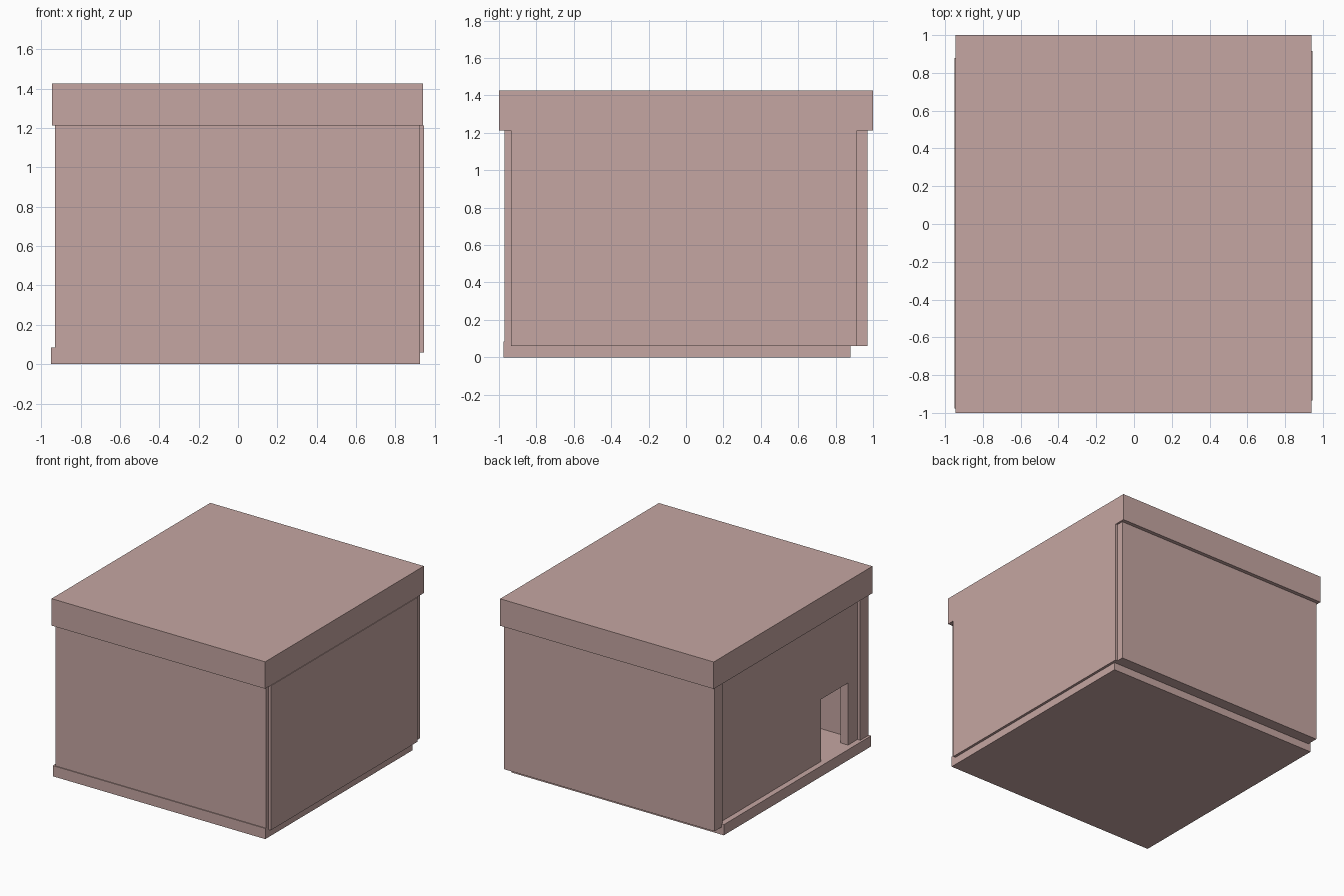
import bpy, bmesh

if "Cube" in bpy.data.objects:
    bpy.data.objects.remove(bpy.data.objects["Cube"])

mat = bpy.data.materials.new("dusty_rose")
mat.diffuse_color = (0.56, 0.38, 0.36, 1)
mat.use_nodes = True
mat.node_tree.nodes["Principled BSDF"].inputs["Base Color"].default_value = mat.diffuse_color


def extrude_yz(name, outline, x0, x1):
    """Extrude a closed (y, z) outline from x0 to x1."""
    mesh = bpy.data.meshes.new(name)
    bm = bmesh.new()
    face = bm.faces.new([bm.verts.new((x0, y, z)) for y, z in outline])
    out = bmesh.ops.extrude_face_region(bm, geom=[face])
    moved = [g for g in out["geom"] if isinstance(g, bmesh.types.BMVert)]
    bmesh.ops.translate(bm, verts=moved, vec=(x1 - x0, 0, 0))
    bmesh.ops.recalc_face_normals(bm, faces=bm.faces)
    bm.to_mesh(mesh)
    bm.free()
    mesh.materials.append(mat)
    obj = bpy.data.objects.new(name, mesh)
    bpy.context.collection.objects.link(obj)
    return obj


def box(name, x0, x1, y0, y1, z0, z1):
    return extrude_yz(name, [(y0, z0), (y1, z0), (y1, z1), (y0, z1)], x0, x1)


FLOOR, EAVE = 0.085, 1.212

# Floor slab and overhanging flat roof
box("floor_slab", -0.95, 0.925, -0.977, 0.88, 0, FLOOR)
box("roof_slab", -0.945, 0.94, -1, 1, EAVE, 1.427)

# Plain walls: the front stands on the slab, back and right lap over its edge
box("front_wall", -0.93, 0.925, -0.97, -0.868, FLOOR, EAVE)
box("back_wall", -0.93, 0.925, 0.87, 0.97, 0.06, EAVE)
box("right_wall", 0.845, 0.945, -0.935, 0.915, 0.06, EAVE)

# Recessed left wall with a doorway open down to the floor
extrude_yz("left_wall_with_doorway", [
    (-0.868, FLOOR), (-0.75, FLOOR), (-0.75, 0.58), (-0.41, 0.58),
    (-0.41, FLOOR), (0.87, FLOOR), (0.87, EAVE), (-0.868, EAVE)],
    -0.905, -0.84)
